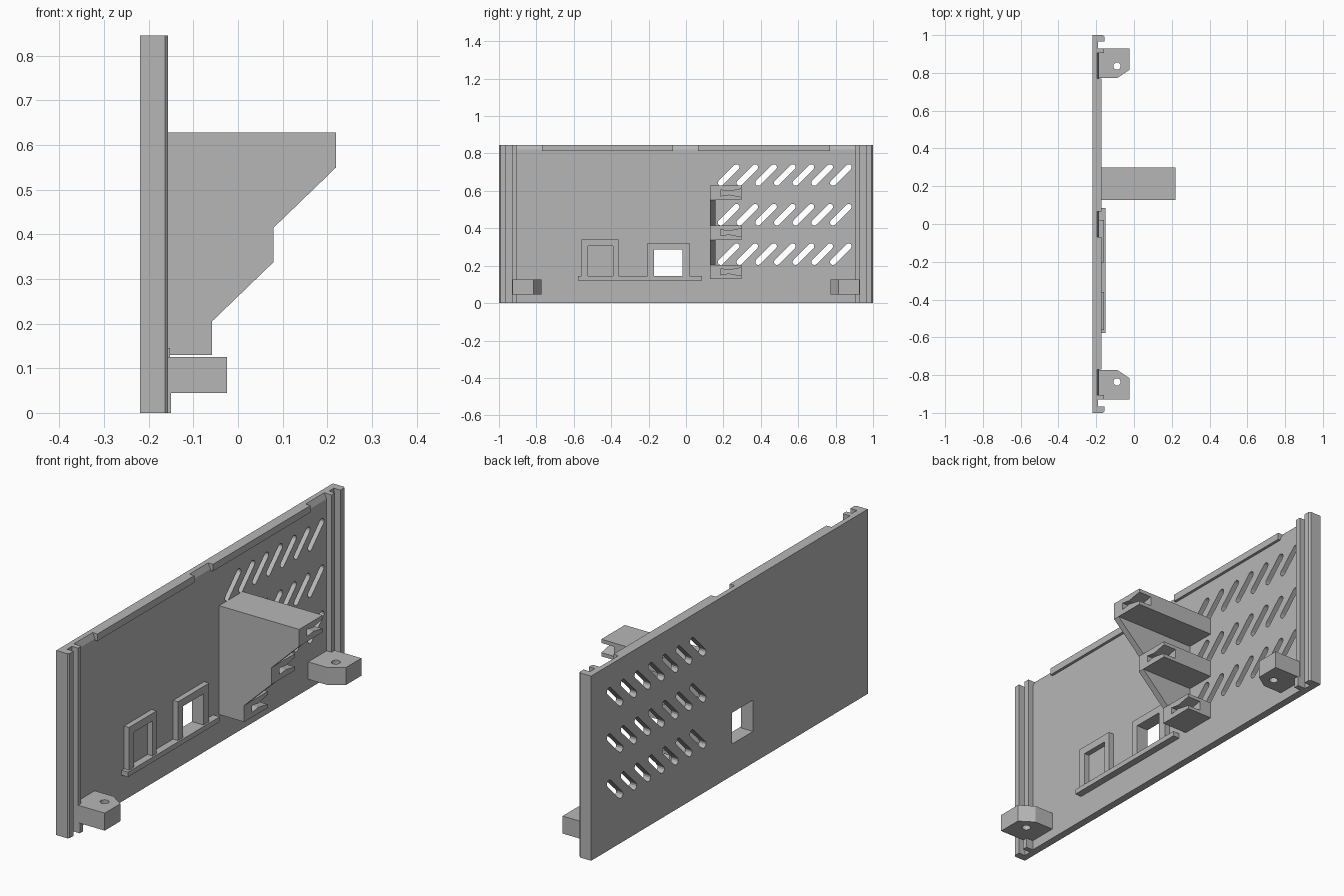
import bpy, bmesh, math
from mathutils import Matrix

if "Cube" in bpy.data.objects:
    bpy.data.objects.remove(bpy.data.objects["Cube"])

grey = bpy.data.materials.new("light_grey_plastic")
grey.use_nodes = True
grey.diffuse_color = (0.47, 0.47, 0.47, 1)
grey.node_tree.nodes["Principled BSDF"].inputs["Base Color"].default_value = (0.47, 0.47, 0.47, 1)

# Columns say where the outline's u, v and the depth direction point
AXES = {
    "x": Matrix(((0, 0, 1), (1, 0, 0), (0, 1, 0))),    # outline in (y, z)
    "y": Matrix(((0, 1, 0), (0, 0, 1), (1, 0, 0))),    # outline in (z, x)
    "z": Matrix.Identity(3),                           # outline in (x, y)
}


def plate(name, axis, loops, lo, hi):
    """Extrude a filled outline, with any further loops as holes, along an axis."""
    cu = bpy.data.curves.new(name, "CURVE")
    cu.dimensions = "2D"
    cu.fill_mode = "BOTH"
    cu.extrude = (hi - lo) / 2
    for loop in loops:
        sp = cu.splines.new("POLY")
        sp.points.add(len(loop) - 1)
        for p, (u, v) in zip(sp.points, loop):
            p.co = (u, v, 0, 1)
        sp.use_cyclic_u = True
    tmp = bpy.data.objects.new(name + "_outline", cu)
    bpy.context.collection.objects.link(tmp)
    bpy.context.view_layer.update()
    dg = bpy.context.evaluated_depsgraph_get()
    me = bpy.data.meshes.new_from_object(tmp.evaluated_get(dg))
    bpy.data.objects.remove(tmp)
    me.transform(Matrix.Translation((0, 0, (lo + hi) / 2)))
    me.transform(AXES[axis].to_4x4())
    bm = bmesh.new()
    bm.from_mesh(me)
    bmesh.ops.remove_doubles(bm, verts=bm.verts, dist=1e-5)
    bmesh.ops.recalc_face_normals(bm, faces=bm.faces)
    for f in bm.faces:
        f.smooth = False
    bm.to_mesh(me)
    bm.free()
    me.name = name
    me.materials.clear()
    me.materials.append(grey)
    ob = bpy.data.objects.new(name, me)
    bpy.context.collection.objects.link(ob)
    return ob


def rect(u0, u1, v0, v1):
    return [(u0, v0), (u1, v0), (u1, v1), (u0, v1)]


def slot(y, z, reach=0.042, r=0.016, n=6):
    """Round-ended slot outline slanting at 45 degrees."""
    pts = []
    for sign, start in ((1, -45), (-1, 135)):
        for i in range(n + 1):
            a = math.radians(start + 180 * i / n)
            pts.append((y + sign * reach + r * math.cos(a), z + sign * reach + r * math.sin(a)))
    return pts


def zx(points):
    return [(z, x) for x, z in points]


BACK, FACE, TOP = -0.22, -0.185, 0.845

# Main panel with window and three rows of vents
vents = [slot(0.228 + 0.1 * i, z) for z in (0.262, 0.473, 0.685) for i in range(7)]
window = rect(-0.17, -0.02, 0.145, 0.288)
plate("panel", "x", [rect(-0.91, 0.91, 0, 0.82), window] + vents, BACK, FACE)

# Chamfered top edge and the two snap strips along it
plate("top_edge", "y", [zx([(BACK, 0.82), (FACE, 0.82), (-0.197, TOP), (BACK, TOP)])], -0.91, 0.91)
for name, y0, y1 in (("right", -0.77, -0.07), ("left", 0.065, 0.77)):
    plate("snap_strip_" + name, "y", [zx([(-0.2, 0.813), (-0.172, 0.813), (-0.172, TOP), (-0.2, TOP)])], y0, y1)

# Grooved end rails and drilled mounting lugs at both ends
rail = [(BACK, 0.905), (-0.16, 0.905), (-0.16, 0.93), (-0.19, 0.93), (-0.19, 0.965),
        (-0.157, 0.965), (-0.157, 0.993), (-0.164, 1), (BACK, 1)]
lug = [(-0.2, 0.772), (-0.09, 0.772), (-0.025, 0.815), (-0.025, 0.928), (-0.2, 0.928)]
hole = [(-0.09 + 0.019 * math.cos(math.tau * i / 20), 0.836 + 0.019 * math.sin(math.tau * i / 20))
        for i in range(20)]
foot = [(-0.2, 0.905), (-0.15, 0.905), (-0.15, 0.93), (-0.2, 0.93)]
for side, s in (("front", -1), ("back", 1)):
    def flip(loop):
        return [(x, s * y) for x, y in loop]
    plate(side + "_rail", "z", [flip(rail)], 0, TOP)
    plate(side + "_lug", "z", [flip(lug), flip(hole)], 0.045, 0.125)
    plate(side + "_lug_foot", "z", [flip(foot)], 0, 0.045)


# Raised frames standing on a narrow shelf
def frame(name, y0, y1, z1, i0, i1, iz):
    z0 = 0.143
    plate(name, "x", [[(y0, z0), (i0, z0), (i0, iz), (i1, iz), (i1, z0), (y1, z0), (y1, z1), (y0, z1)]],
          FACE - 0.005, -0.16)


frame("blind_frame", -0.56, -0.36, 0.34, -0.525, -0.39, 0.305)
frame("window_frame", -0.205, 0.02, 0.322, -0.17, -0.02, 0.288)
plate("shelf", "x", [rect(-0.578, 0.085, 0.122, 0.145)], FACE - 0.005, -0.152)

# Stepped bracket: side web and three arms with clip notches at the tips
web = [(-0.2, 0.13), (-0.058, 0.13), (-0.058, 0.205), (0.08, 0.338), (0.08, 0.415),
       (0.22, 0.55), (0.22, 0.628), (-0.2, 0.628)]
plate("bracket_web", "y", [zx(web)], 0.128, 0.158)
for label, tip, z0, z1 in (("lower", -0.058, 0.13, 0.205), ("middle", 0.08, 0.338, 0.415),
                           ("upper", 0.22, 0.55, 0.628)):
    m = (z0 + z1) / 2
    root = tip - 0.065
    clip = [(0.158, z0), (0.298, z0), (0.298, m - 0.022), (0.23, m - 0.009), (0.185, m - 0.016),
            (0.185, m + 0.016), (0.23, m + 0.009), (0.298, m + 0.022), (0.298, z1), (0.158, z1)]
    plate(label + "_arm", "x", [rect(0.158, 0.298, z0, z1)], FACE - 0.005, root)
    plate(label + "_arm_clip", "x", [clip], root, tip)
